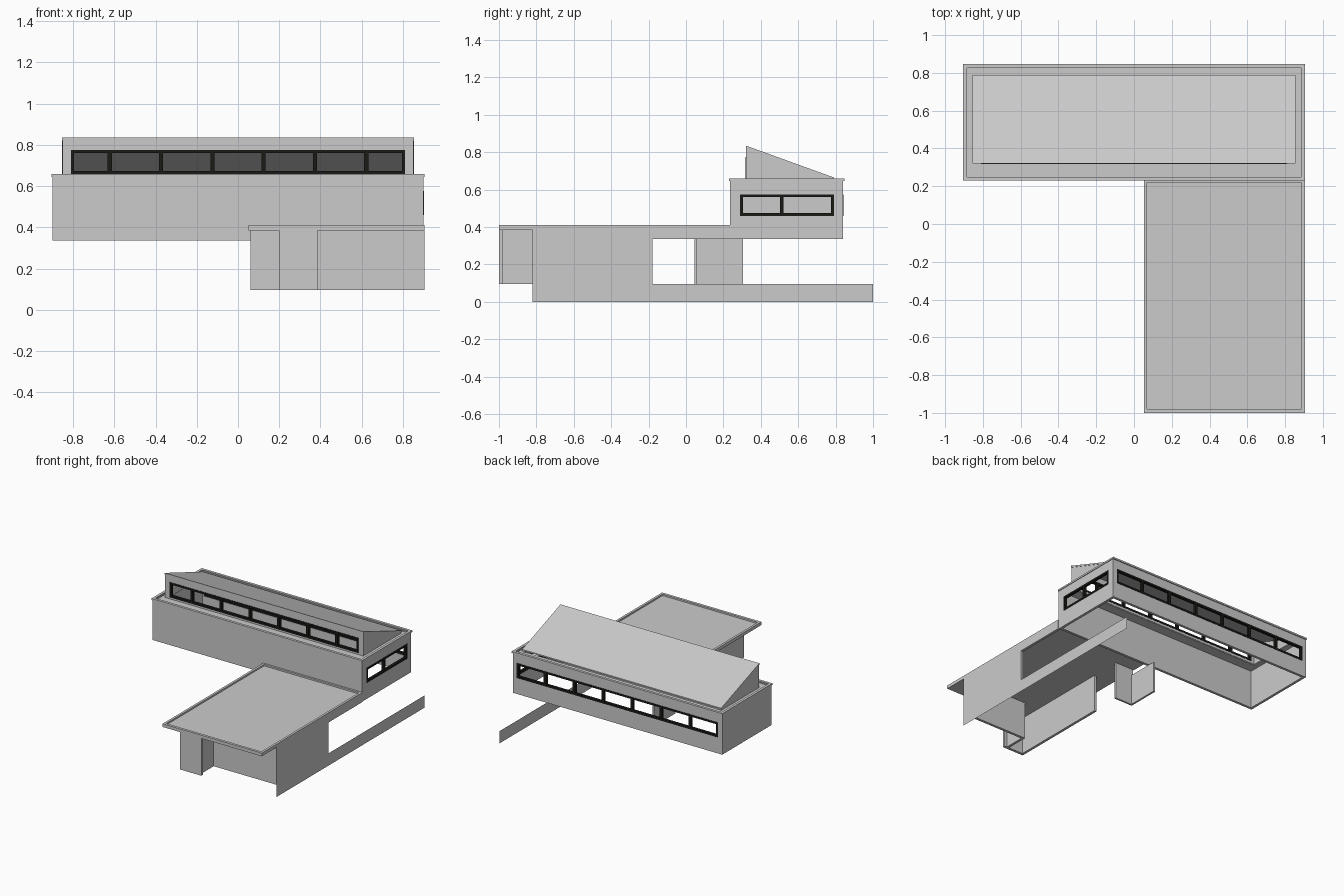
import bpy

if "Cube" in bpy.data.objects:
    bpy.data.objects.remove(bpy.data.objects["Cube"])

black = bpy.data.materials.new("window_black")
black.diffuse_color = (0.01, 0.01, 0.008, 1)
black.use_nodes = True
black.node_tree.nodes["Principled BSDF"].inputs["Base Color"].default_value = black.diffuse_color


def make(name, verts, faces, mat=None):
    me = bpy.data.meshes.new(name)
    me.from_pydata(verts, [], faces)
    ob = bpy.data.objects.new(name, me)
    bpy.context.collection.objects.link(ob)
    if mat:
        me.materials.append(mat)
    return ob


def box(name, x, y, z, mat=None):
    v = [(a, b, c) for c in z for b in y for a in x]
    f = [(0, 2, 3, 1), (4, 5, 7, 6), (0, 1, 5, 4), (1, 3, 7, 5), (3, 2, 6, 7), (2, 0, 4, 6)]
    return make(name, v, f, mat)


def ring(name, axis, depth, outer, inner, mat=None):
    """Rectangular slab with a rectangular hole, facing along the axis.
    Rectangles are (u0, u1, v0, v1) in the other two axes."""
    def place(u, v, d):
        return {"x": (d, u, v), "y": (v, d, u), "z": (u, v, d)}[axis]
    v = []
    for d in depth:
        for r in (outer, inner):
            v += [place(r[0], r[2], d), place(r[1], r[2], d), place(r[1], r[3], d), place(r[0], r[3], d)]
    f = []
    for i in range(4):
        j = (i + 1) % 4
        f += [(j, i, 4 + i, 4 + j), (8 + i, 8 + j, 12 + j, 12 + i),
              (i, j, 8 + j, 8 + i), (4 + j, 4 + i, 12 + i, 12 + j)]
    return make(name, v, f, mat)


def extrude_x(name, profile, x0, x1):
    n = len(profile)
    v = [(x, y, z) for x in (x0, x1) for y, z in profile]
    f = [tuple(range(n))[::-1], tuple(range(n, 2 * n))]
    f += [(i, (i + 1) % n, n + (i + 1) % n, n + i) for i in range(n)]
    return make(name, v, f)


B = 0.015  # window frame width

# Upper storey walls
Z0, Z1 = 0.335, 0.65
WZ = (0.46, 0.575)
box("upper_front_wall", (-.9, .9), (.235, .255), (Z0, Z1))
box("upper_left_wall", (-.9, -.88), (.255, .82), (Z0, Z1))
ring("upper_right_wall", "x", (.88, .9), (.255, .82, Z0, Z1), (.29, .79, *WZ))
ring("upper_back_wall", "y", (.82, .84), (Z0, Z1, -.9, .9), (*WZ, -.865, .865))

# Side window
ring("side_window_frame", "x", (.882, .903), (.29, .79, *WZ),
     (.29 + B, .79 - B, WZ[0] + B, WZ[1] - B), black)
box("side_window_mullion", (.882, .903), (.502, .522), WZ, black)


# Long seven-pane windows
def long_window(name, y, z, half):
    ring(name + "_frame", "y", y, (*z, -half, half),
         (z[0] + B, z[1] - B, -half + B, half - B), black)
    for i in range(6):
        x = (i - 2.5) * .249
        box(f"{name}_mullion_{i}", (x - .01, x + .01), y, z, black)


long_window("back_window", (.822, .843), WZ, .865)
long_window("clerestory_window", (.318, .34), (.658, .775), .81)

# Upper roof deck with the clerestory opening, and its rim
ring("upper_roof_deck", "z", (.635, .645), (-.9, .9, .235, .84), (-.84, .84, .335, .78))
ring("upper_roof_rim", "z", (.645, .658), (-.905, .905, .23, .847), (-.885, .885, .25, .827))

# Clerestory: front wall, triangular ends, sloped roof
ring("clerestory_front_wall", "y", (.321, .338), (.64, .825, -.852, .852), (.658, .775, -.81, .81))
for name, x in (("left", -.852), ("right", .837)):
    extrude_x(f"clerestory_{name}_end", [(.338, .64), (.785, .64), (.785, .66), (.338, .82)], x, x + .015)
extrude_x("clerestory_roof", [(.32, .822), (.79, .655), (.79, .665), (.32, .835)], -.855, .855)

# Lower wing roof and rim
box("lower_roof_deck", (.07, .89), (-.985, .232), (.385, .398))
ring("lower_roof_rim", "z", (.385, .41), (.052, .905, -1, .235), (.07, .887, -.98, .22))

# Lower wing walls
T = .02
box("lower_right_wall", (.885, .905), (-.82, -.18), (.095, .39))
box("lower_right_lintel", (.885, .905), (-.18, .235), (Z0, .39))
box("lower_front_wall", (.365, .885), (-.82, -.80), (.095, .385))
box("entry_side_wall", (.345, .365), (-.98, -.80), (.095, .385))
box("entry_front_panel", (.2, .385), (-1, -.98), (.095, .385))
box("lower_left_wall", (.2, .22), (-.98, -.18), (.095, .385))

# Corner walls beyond the passage
box("corner_front_wall", (.06, .22), (.045, .06), (.095, .385))
box("corner_left_wall", (.06, .075), (.06, .305), (.095, Z0))

# Thin base wall along the right side
make("base_wall", [(.905, -.82, 0), (.905, 1, 0), (.905, 1, .095), (.905, -.82, .095)], [(0, 1, 2, 3)])
